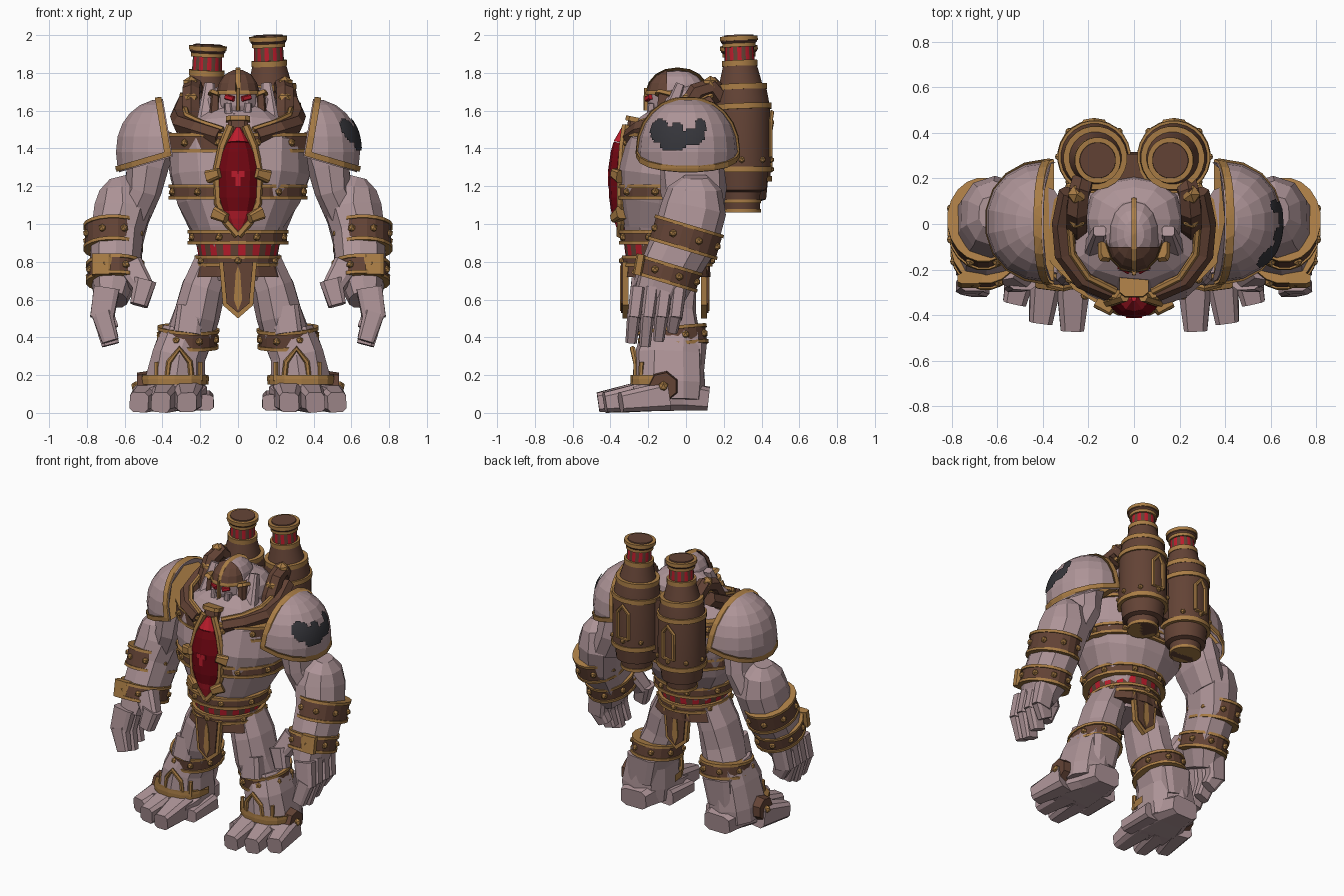
import bpy, bmesh, random
from math import sin, cos, pi, copysign
from mathutils import Vector, Matrix

cube = bpy.data.objects.get("Cube")
if cube:
    bpy.data.objects.remove(cube, do_unlink=True)
random.seed(4)
X, Y, Z = Vector((1, 0, 0)), Vector((0, 1, 0)), Vector((0, 0, 1))


def material(name, *rgb):
    m = bpy.data.materials.new(name)
    m.use_nodes = True
    m.diffuse_color = (*rgb, 1)
    m.node_tree.nodes["Principled BSDF"].inputs["Base Color"].default_value = (*rgb, 1)
    return m


STONE = material("pale mauve stone", .42, .295, .31)
BROWN = material("dark brown metal", .125, .056, .036)
BRONZE = material("bronze trim", .4, .205, .06)
RED = material("bright red", .5, .012, .025)
DEEP = material("deep red", .17, .002, .006)
DARK = material("charcoal", .035, .035, .042)


def finish(name, bm, mats, smooth=False):
    """Make the object; any name starting with left_ also gets a mirrored twin."""
    mesh = bpy.data.meshes.new(name)
    bm.to_mesh(mesh)
    bm.free()
    for m in mats:
        mesh.materials.append(m)
    meshes = [(name, mesh)]
    if name.startswith("left_"):
        twin = mesh.copy()
        drop = -.05 if "bottle" in name else 0
        twin.transform(Matrix.Translation((0, 0, drop)) @ Matrix.Diagonal((-1, 1, 1, 1)))
        twin.flip_normals()
        meshes.append((name.replace("left_", "right_"), twin))
    for label, data in meshes:
        ob = bpy.data.objects.new(label, data)
        bpy.context.collection.objects.link(ob)
        if smooth:
            bpy.ops.object.select_all(action='DESELECT')
            ob.select_set(True)
            bpy.context.view_layer.objects.active = ob
            bpy.ops.object.shade_smooth_by_angle(angle=.45)


def frame(t, ref):
    u = (ref - t * t.dot(ref)).normalized()
    return u, t.cross(u)


def loft(name, rings, mat, n=10, e=1.0, ref=X, stripe=None, smooth=False):
    """Skin rings (x, y, z, rx, ry) along their path; e below 1 squares the section."""
    bm = bmesh.new()
    cs = [Vector(r[:3]) for r in rings]
    rough = .05 if mat is STONE else 0
    loops = []
    for i, r in enumerate(rings):
        t = (cs[min(i + 1, len(cs) - 1)] - cs[max(i - 1, 0)]).normalized()
        u, v = frame(t, ref)
        loop = []
        for k in range(n):
            a = 2 * pi * (k + .5) / n
            c, s = (copysign(abs(w) ** e, w) for w in (cos(a), sin(a)))
            f = 1 + random.uniform(-rough, rough)
            loop.append(bm.verts.new(cs[i] + (u * r[3] * c + v * r[4] * s) * f))
        loops.append(loop)
    for a, b in zip(loops, loops[1:]):
        for k in range(n):
            f = bm.faces.new((a[k], a[(k + 1) % n], b[(k + 1) % n], b[k]))
            f.material_index = int(stripe is not None and k % 2 == 0)
    bm.faces.new(loops[0][::-1])
    bm.faces.new(loops[-1])
    bmesh.ops.recalc_face_normals(bm, faces=bm.faces)
    finish(name, bm, [mat, stripe] if stripe else [mat], smooth)


def block(name, p, q, w, h, mat=STONE, taper=.8, ref=X):
    """Chamfered bar from p to q."""
    loft(name, [(*p, w, h), (*q, w * taper, h * taper)], mat, 8, .5, ref)


def tube(name, pts, r, mat=BRONZE, ref=Y):
    loft(name, [(*p, r, r) for p in pts], mat, 6, 1, ref)


def studs(name, points, r=.022):
    bm = bmesh.new()
    for p in points:
        bmesh.ops.create_icosphere(bm, subdivisions=1, radius=r, matrix=Matrix.Translation(p))
    finish(name, bm, [BRONZE])


def band(name, c, rx, ry, h, axis=Z, bolts=8, n=20, trim=.018):
    """Brown hoop with bronze edges and bolts."""
    c, axis = Vector(c), axis.normalized()

    def hoop(label, lo, hi, grow, mat):
        loft(label, [(*(c + axis * d), rx + grow, ry + grow) for d in (lo, hi)], mat, n)
    hoop(name, -h / 2, h / 2, 0, BROWN)
    for edge, d in (("lower", -h / 2), ("upper", h / 2)):
        hoop(f"{name}_{edge}_trim", d - trim / 2, d + trim / 2, .008, BRONZE)
    u, v = frame(axis, X)
    turns = [2 * pi * (k + .5) / bolts for k in range(bolts)]
    studs(name + "_bolts", [c + u * rx * cos(a) + v * ry * sin(a) for a in turns])


def plate(name, half, y0, y1, mat):
    """Symmetric plate from half an outline in x and z."""
    bm = bmesh.new()
    outline = half + [(-x, z) for x, z in reversed(half) if x > 0]
    f = bm.faces.new([bm.verts.new((x, y0, z)) for x, z in outline])
    new = bmesh.ops.extrude_face_region(bm, geom=[f])["geom"]
    bmesh.ops.translate(bm, vec=(0, y1 - y0, 0), verts=[g for g in new if isinstance(g, bmesh.types.BMVert)])
    bmesh.ops.recalc_face_normals(bm, faces=bm.faces)
    finish(name, bm, [mat])


def dome(name, c, r, mat, planes=(), seg=14, e=.85, keep=None):
    """Bulged ellipsoid sliced by planes, or reduced to the faces a rule keeps."""
    bm = bmesh.new()
    bmesh.ops.create_uvsphere(bm, u_segments=seg, v_segments=seg * 2 // 3, radius=1)
    for v in bm.verts:
        v.co = Vector([copysign(abs(a) ** e, a) * k + o for a, k, o in zip(v.co, r, c)])
    for co, no in planes:
        geom = bm.verts[:] + bm.edges[:] + bm.faces[:]
        bmesh.ops.bisect_plane(bm, geom=geom, plane_co=co, plane_no=no, clear_inner=True)
    if keep:
        bad = [f for f in bm.faces if not keep(f.calc_center_median())]
        bmesh.ops.delete(bm, geom=bad, context='FACES')
    else:
        bmesh.ops.holes_fill(bm, edges=bm.edges, sides=0)
    finish(name, bm, [mat])


# Torso and straps
loft("torso", [(0, -.1, .7, .15, .16), (0, -.1, .85, .2, .21), (0, -.1, .97, .25, .24),
               (0, -.08, 1.1, .33, .28), (0, -.06, 1.25, .37, .3), (0, -.04, 1.42, .38, .28),
               (0, -.02, 1.51, .3, .23), (0, 0, 1.58, .18, .17)], STONE, 16, .9)
band("chest_strap", (0, -.07, 1.17), .365, .3, .06, bolts=10)
band("collar_strap", (0, -.04, 1.43), .4, .285, .085, bolts=12)
band("belt", (0, -.1, .93), .262, .25, .06, bolts=8)
loft("belt_windows", [(0, -.1, .83, .21, .22), (0, -.1, .91, .225, .23)], RED, 34, stripe=BROWN)
band("lower_belt", (0, -.1, .805), .225, .235, .04, bolts=6)
loft("skirt", [(0, -.1, .72, .265, .23), (0, -.1, .8, .23, .225)], BROWN, 14)
tube("left_collar_ridge", [(.1, -.29, 1.46), (.22, -.24, 1.5), (.3, -.13, 1.53), (.31, 0, 1.57),
                           (.28, .14, 1.64)], .05, BROWN, Z)
tube("left_collar_piping", [(.08, -.295, 1.5), (.2, -.235, 1.54), (.27, -.13, 1.575), (.28, 0, 1.615),
                            (.25, .14, 1.685)], .016, BRONZE, Z)

# Pointed cloths, front and back
cloth = [(0, .5), (.08, .57), (.1, .8), (0, .8)]
inner = [(0, .53), (.06, .58), (.08, .8), (0, .8)]
spike = [(0, .54), (.022, .6), (.012, .74), (0, .78)]
for side, y, d in (("front", -.335, -1), ("back", .11, 1)):
    plate(side + "_cloth_trim", cloth, y - d * .03, y, BRONZE)
    plate(side + "_cloth", inner, y, y + d * .008, BROWN)
    plate(side + "_cloth_spike", spike, y + d * .004, y + d * .014, BRONZE)

# Chest gem with frame and claws
tube("left_gem_frame", [(0, -.35, .94), (.06, -.345, 1.01), (.105, -.345, 1.11), (.115, -.345, 1.27),
                        (.085, -.335, 1.41), (.04, -.32, 1.52)], .022)
loft("gem_base", [(0, -.34, .96, .02, .02), (0, -.345, 1.03, .062, .04), (0, -.345, 1.07, .082, .052)], RED, 10)
loft("gem", [(0, -.345, 1.07, .082, .052), (0, -.345, 1.14, .102, .062), (0, -.345, 1.28, .108, .068),
             (0, -.338, 1.38, .085, .06), (0, -.334, 1.43, .06, .05)], DEEP, 10)
loft("gem_tip", [(0, -.334, 1.43, .06, .05), (0, -.32, 1.51, .012, .02)], RED, 10)
plate("gem_glow", [(0, 1.2), (.012, 1.2), (.012, 1.25), (.035, 1.25), (.035, 1.28), (0, 1.28)],
      -.405, -.412, RED)
block("collar_clasp", (0, -.28, 1.44), (0, -.265, 1.56), .065, .05, BROWN, .8)
block("collar_clasp_trim", (0, -.27, 1.54), (0, -.265, 1.565), .065, .055, BRONZE, 1)
for label, z, x in (("upper", 1.25, .155), ("lower", 1.06, .12)):
    block(f"left_{label}_claw", (x, -.34, z), (x - .06, -.38, z + (.02 if z > 1.2 else -.03)), .036, .034,
          BRONZE, .7, Z)

# Head, hood and face
hc, hr = (0, -.045, 1.66), (.115, .16, .155)
dome("hood", (0, .02, 1.6), (.215, .19, .14), STONE, seg=12)
dome("head", hc, hr, STONE, e=.9)
dome("crest", hc, [k + .014 for k in hr], BRONZE,
     [((-.012, 0, 0), X), ((.012, 0, 0), -X), ((0, 0, 1.7), Z)], e=.9)
dome("forehead", hc, [k + .008 for k in hr], BROWN, [((0, 0, 1.7), Z), ((0, -.1, 0), -Y)], e=.9)
dome("brow", hc, [k + .014 for k in hr], BRONZE,
     [((0, 0, 1.685), Z), ((0, 0, 1.708), -Z), ((0, -.06, 0), -Y)], e=.9)
block("nose_guard", (0, -.212, 1.6), (0, -.212, 1.72), .01, .014, BRONZE)
block("left_eye", (.022, -.207, 1.662), (.065, -.185, 1.674), .014, .014, RED, 1, Z)
block("left_cheek", (.045, -.185, 1.52), (.055, -.185, 1.64), .024, .025)
block("left_ear_guard", (.125, -.1, 1.55), (.12, -.1, 1.69), .03, .06, BROWN)
block("left_ear_trim", (.128, -.105, 1.675), (.12, -.1, 1.695), .034, .064, BRONZE)
block("left_hood_flap", (.17, -.12, 1.5), (.15, -.03, 1.74), .055, .05, STONE, .5)
block("jaw", (0, -.16, 1.5), (0, -.17, 1.59), .05, .05)

# Pauldrons
pc, pr = (.375, .01, 1.38), (.275, .265, .285)
rim, rim_n = Vector((.355, 0, 1.38)), Vector((.985, 0, -.17))
low, low_n = Vector((.355, 0, 1.36)), Vector((.28, 0, .96))
big = [k + .012 for k in pr]
dome("left_pauldron", pc, pr, STONE, [(rim - rim_n * .006, rim_n), (low - low_n * .006, low_n)], 18, .92)
dome("left_pauldron_inner_trim", pc, big, BRONZE,
     [(rim, rim_n), (rim + rim_n * .035, -rim_n), (low, low_n)], 18, .92)
dome("left_pauldron_lower_trim", pc, big, BRONZE,
     [(rim, rim_n), (low, low_n), (low + low_n * .03, -low_n)], 18, .92)


def in_emblem(p):
    spots = ((-.14, 1.49, .05, .065), (-.07, 1.43, .07, .05), (-.05, 1.49, .035, .05), (.03, 1.46, .07, .045),
             (.075, 1.51, .03, .045))
    return p.x > .45 and any(((p.y - y) / a) ** 2 + ((p.z - z) / b) ** 2 < 1 for y, z, a, b in spots)


dome("shoulder_emblem", pc, [k + .006 for k in pr], DARK, seg=110, e=.92, keep=in_emblem)

# Arms
lean = Vector((0, .3, 1))
loft("left_upper_arm", [(.42, .02, 1.5, .12, .16), (.48, .03, 1.32, .12, .17), (.5, .04, 1.18, .1, .17),
                        (.56, .05, 1.05, .1, .15)], STONE, 10, .85)
loft("left_forearm", [(.63, .05, 1.25, .05, .07), (.615, .05, 1.19, .12, .14), (.61, .04, 1.08, .155, .175),
                      (.64, 0, .93, .145, .175), (.65, -.1, .74, .135, .155), (.67, -.15, .6, .09, .13)],
     STONE, 10, .85)
band("left_arm_band", (.66, 0, .93), .152, .185, .12, lean)
band("left_wrist_band", (.65, -.1, .74), .148, .175, .09, lean)
block("left_wrist_clasp", (.72, -.258, .73), (.72, -.238, .84), .055, .025, BRONZE, 1)

# Hands
for k, tip in enumerate((.38, .36, .39, .44)):
    y = -.275 + k * .073
    block(f"left_finger_{k}_base", (.695, y + .02, .66), (.72, y, .5), .07, .04, taper=.9)
    block(f"left_finger_{k}_tip", (.72, y, .53), (.675, y - .015, tip), .058, .038)
block("left_thumb_base", (.57, -.19, .78), (.5, -.24, .66), .07, .06)
block("left_thumb_tip", (.49, -.24, .7), (.525, -.26, .57), .06, .05)

# Legs
loft("left_thigh", [(.13, -.09, .8, .1, .14), (.185, -.1, .66, .115, .16), (.22, -.1, .52, .125, .16),
                    (.26, -.08, .4, .13, .15)], STONE, 9, .85)
block("left_knee", (.25, -.2, .56), (.27, -.22, .42), .075, .05, taper=1)
loft("left_shin", [(.27, -.08, .42, .14, .16), (.31, -.09, .3, .145, .18), (.33, -.09, .15, .165, .19),
                   (.34, -.09, .06, .165, .19)], STONE, 10, .75)
block("left_calf", (.29, .04, .36), (.31, .04, .18), .11, .07)
band("left_knee_band", (.265, -.07, .4), .158, .18, .085, Vector((-.05, -.12, 1)))
dome("left_ankle_trim", (.335, -.09, .18), (.182, .205, .25), BRONZE,
     [((0, 0, .15), Z), ((0, 0, .2), -Z), ((0, -.1, 0), -Y)], 16, .75)
arch = [(-.065, .18), (-.055, .27), (0, .34), (.055, .27), (.065, .18)]
tube("left_shin_arch", [(.31 + x, -.283 + abs(x) * .3, z) for x, z in arch], .015)
for k, x in enumerate((.2, .43)):
    tube(f"left_shin_spike_{k}", [(x, -.24, .17), (x, -.235, .27)], .014, ref=X)
loft("left_ankle_disc", [(.47, -.12, .14, .085, .085), (.535, -.12, .14, .075, .075)], BROWN, 7, ref=Y)
studs("left_ankle_boss", [(.54, -.12, .14)], .028)

# Feet
loft("left_foot", [(.32, .12, .075, .1, .065), (.32, -.02, .09, .14, .08), (.34, -.18, .09, .18, .08),
                   (.35, -.28, .075, .16, .065)], STONE, 8, .5)
for k, (x, y) in enumerate(((.27, -.465), (.41, -.43), (.525, -.345))):
    block(f"left_toe_{k}", (x * .8 + .05, y + .24, .09), (x, y, .055), .08, .083, taper=.66)
block("left_inner_foot", (.19, -.04, .065), (.18, -.28, .055), .065, .055)

# Twin bottles on the back
bx, by = .175, .295


def turned(name, profile, mat, **kw):
    loft("left_bottle_" + name, [(bx - max(z - 1.6, 0) * .04, by - max(z - 1.6, 0) * .04, z, r, r)
                                 for z, r in profile], mat, kw.pop("n", 24), smooth=True, **kw)


turned("body", [(1.11, .095), (1.17, .1), (1.18, .13), (1.28, .14), (1.3, .155), (1.6, .152), (1.66, .145),
                (1.72, .135), (1.74, .115), (1.86, .085)], BROWN)
turned("windows", [(1.86, .08), (1.95, .077)], RED, stripe=BROWN, n=22)
for label, z, r, h in (("base", 1.12, .102, .02), ("low", 1.29, .162, .03), ("high", 1.62, .16, .03),
                       ("shoulder", 1.725, .14, .03), ("neck", 1.85, .095, .03), ("lip", 1.945, .088, .02)):
    turned(label + "_ring", [(z - h / 2, r), (z + h / 2, r)], BRONZE)
turned("cap", [(1.95, .084), (1.965, .096), (1.99, .096)], BROWN)
turned("cap_trim", [(1.97, .101), (1.993, .101)], BRONZE)
turned("cap_top", [(1.99, .08), (2.0, .078)], BROWN)
window = [(-.04, 1.36), (-.04, 1.54), (0, 1.59), (.04, 1.54), (.04, 1.36), (-.04, 1.36)]
tube("left_bottle_window_frame", [(bx + x, by + .158 - abs(x) * .2, z) for x, z in window], .014)
turn = [2 * pi * k / 8 for k in range(8)]
studs("left_bottle_bolts", [(bx + .155 * cos(a), by + .155 * sin(a), 1.34) for a in turn], .018)
block("pack_bridge", (0, .22, 1.25), (0, .22, 1.62), .12, .1, BROWN, .9)

# Hoses from bottles to collar
tube("left_hose", [(.22, .2, 1.66), (.24, .14, 1.73), (.25, .06, 1.7), (.25, 0, 1.6), (.25, -.03, 1.5)],
     .052, BROWN, X)
for k, (y, z) in enumerate(((.13, 1.72), (.02, 1.64))):
    studs(f"left_hose_clip_{k}", [(.25, y, z + .02)], .045)
